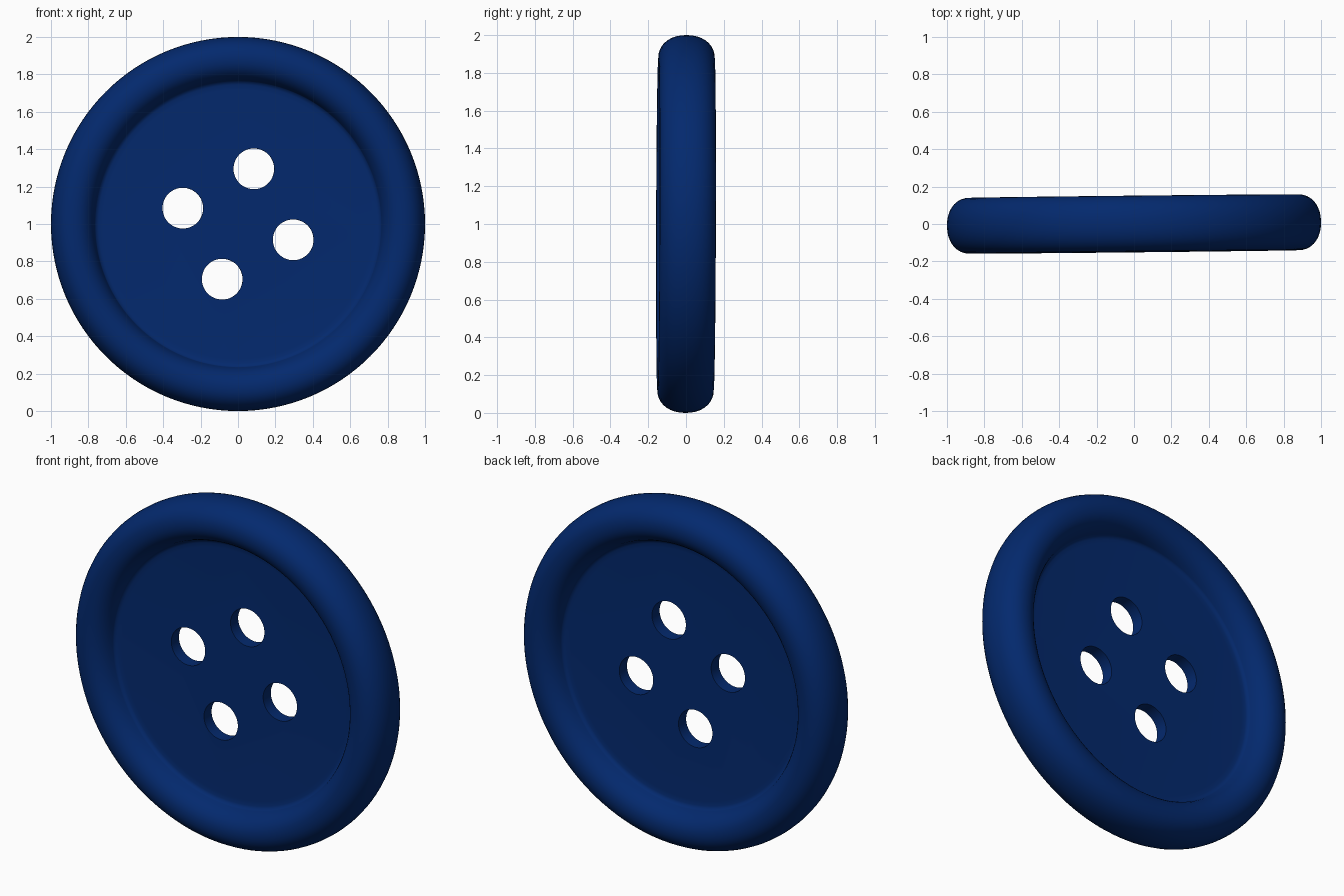
import bpy, bmesh
from math import pi, sin, cos, radians, copysign

if "Cube" in bpy.data.objects:
    bpy.data.objects.remove(bpy.data.objects["Cube"])

SEG = 128
HALF = 0.149      # half thickness of the rim
WEB = 0.036       # half thickness of the recessed centre

# Rim cross-section: a slightly squared oval centred at radius 0.88
def oval(t, power=2 / 2.15):
    c, s = cos(radians(t)), sin(radians(t))
    return (0.88 + 0.12 * copysign(abs(c) ** power, c),
            HALF * copysign(abs(s) ** power, s))

# Upper half of the profile: recess edge, soft fillet, then over the rim
upper = [(0.72, WEB), (0.745, WEB + 0.002), (0.763, WEB + 0.008)]
upper += [oval(t) for t in range(160, -1, -10)]
profile = upper + [(r, -h) for r, h in reversed(upper[:-1])]

# Button body: rings of the profile, closed by flat recessed faces
bm = bmesh.new()
rings = [[bm.verts.new((r * cos(2 * pi * i / SEG), r * sin(2 * pi * i / SEG), h))
          for i in range(SEG)] for r, h in profile]
for a, b in zip(rings, rings[1:]):
    for i in range(SEG):
        j = (i + 1) % SEG
        bm.faces.new((a[i], b[i], b[j], a[j]))
bm.faces.new(rings[0])
bm.faces.new(rings[-1][::-1])
bmesh.ops.recalc_face_normals(bm, faces=bm.faces)
mesh = bpy.data.meshes.new("button")
bm.to_mesh(mesh)
bm.free()
button = bpy.data.objects.new("button", mesh)
bpy.context.collection.objects.link(button)

# Four thread holes
for k in range(4):
    a = radians(74 + 90 * k)
    bpy.ops.mesh.primitive_cylinder_add(vertices=48, radius=0.109, depth=1,
                                        location=(0.307 * cos(a), 0.307 * sin(a), 0))
    cutter = bpy.context.object
    cutter.name = f"hole_cutter_{k + 1}"
    cutter.hide_render = True
    mod = button.modifiers.new("thread_hole", 'BOOLEAN')
    mod.operation = 'DIFFERENCE'
    mod.solver = 'EXACT'
    mod.object = cutter
    bpy.context.view_layer.objects.active = button
    bpy.ops.object.modifier_apply(modifier=mod.name)
    bpy.data.objects.remove(cutter)

# Smooth shading with sharp hole edges
bpy.ops.object.select_all(action='DESELECT')
button.select_set(True)
bpy.context.view_layer.objects.active = button
bpy.ops.object.shade_smooth_by_angle(angle=radians(60))

# Stand it upright, very slightly turned
button.rotation_euler = (pi / 2 - 0.003, 0, 0.0105)
button.location = (0, 0, 1.0)

mat = bpy.data.materials.new("navy_blue")
mat.diffuse_color = (0.001, 0.022, 0.155, 1)
mat.use_nodes = True
mat.node_tree.nodes["Principled BSDF"].inputs["Base Color"].default_value = mat.diffuse_color
button.data.materials.append(mat)
